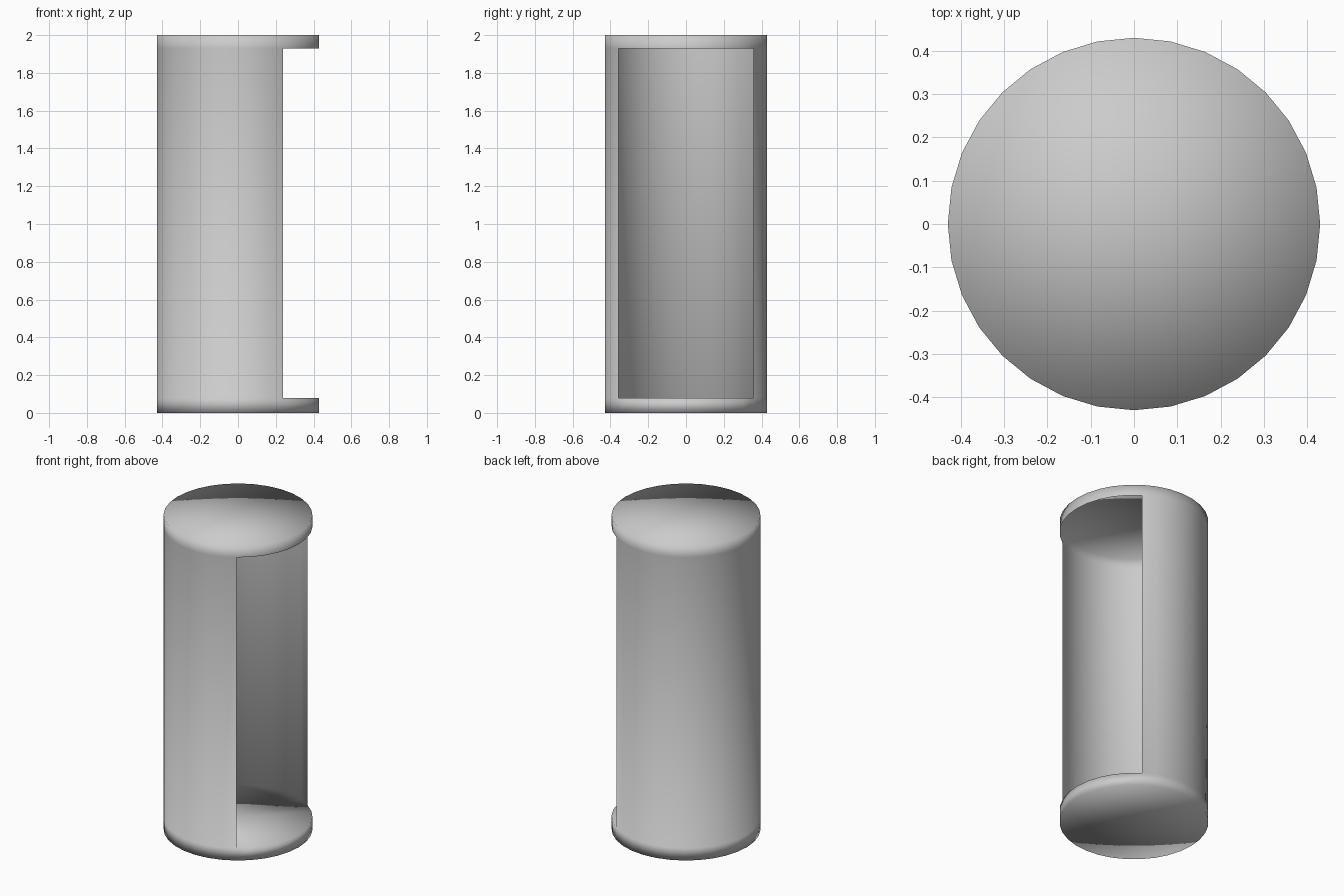
import bpy, bmesh
from math import cos, sin, tau

if "Cube" in bpy.data.objects:
    bpy.data.objects.remove(bpy.data.objects["Cube"])

SIDES, RADIUS = 32, 0.43
HEIGHTS = [0.0, 0.08, 1.93, 2.0]

bm = bmesh.new()
rings = [[bm.verts.new((RADIUS * cos(tau * i / SIDES), RADIUS * sin(tau * i / SIDES), z))
          for i in range(SIDES)] for z in HEIGHTS]


def wall(low, high, segments):
    for i in segments:
        j = (i + 1) % SIDES
        bm.faces.new((low[i], low[j], high[j], high[i]))


def disc(ring, z, up=True):
    centre = bm.verts.new((0, 0, z))
    for i in range(SIDES):
        a, b = ring[i], ring[(i + 1) % SIDES]
        bm.faces.new((a, b, centre) if up else (b, a, centre))


# Base lip, thin curved wall with a ten-segment opening towards +x, top lip
wall(rings[0], rings[1], range(SIDES))
wall(rings[1], rings[2], range(5, SIDES - 5))
wall(rings[2], rings[3], range(SIDES))

# Underside, inner floor and roof
disc(rings[0], HEIGHTS[0], up=False)
disc(rings[1], HEIGHTS[1])
disc(rings[3], HEIGHTS[3])

for face in bm.faces:
    face.smooth = True
mesh = bpy.data.meshes.new("open_cylinder_booth")
bm.to_mesh(mesh)
bm.free()
bpy.context.collection.objects.link(bpy.data.objects.new("open_cylinder_booth", mesh))
